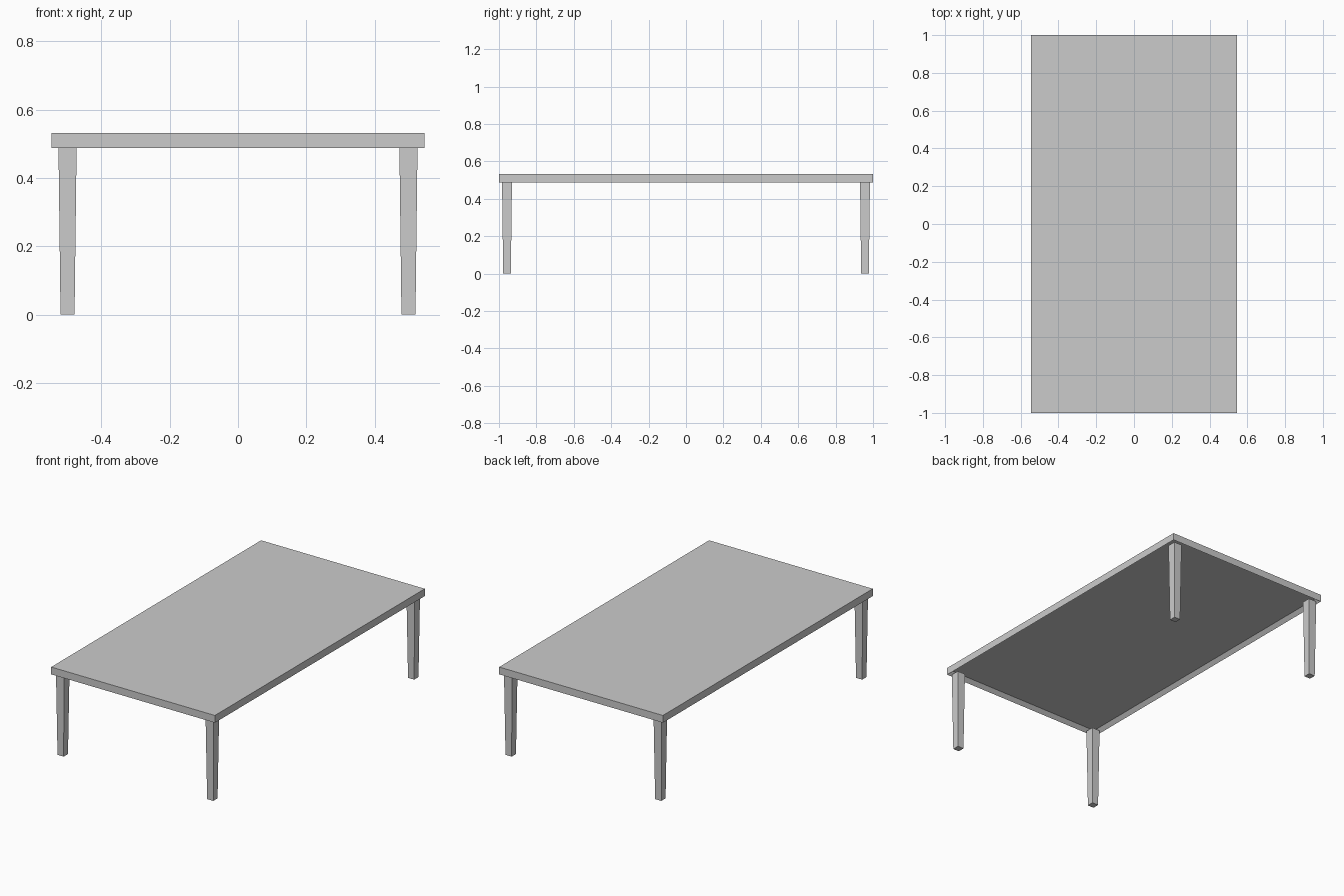
import bpy, bmesh

if "Cube" in bpy.data.objects:
    bpy.data.objects.remove(bpy.data.objects["Cube"])

HALF_X, HALF_Y = 0.546, 1.0
TOP_Z, UNDER_Z = 0.531, 0.487
RIM, RECESS = 0.03, 0.022


def add_object(name, bm):
    mesh = bpy.data.meshes.new(name)
    bm.to_mesh(mesh)
    bm.free()
    obj = bpy.data.objects.new(name, mesh)
    bpy.context.collection.objects.link(obj)
    return obj


def box(bm, hx, hy, z0, z1):
    verts = bmesh.ops.create_cube(bm, size=1)["verts"]
    for v in verts:
        v.co = (v.co.x * 2 * hx, v.co.y * 2 * hy, z1 if v.co.z > 0 else z0)
    return verts


# Table top: slab with a shallow recess inside a narrow rim underneath
bm = bmesh.new()
box(bm, HALF_X, HALF_Y, UNDER_Z, TOP_Z)
bm.normal_update()
under = min(bm.faces, key=lambda f: f.calc_center_median().z)
bmesh.ops.inset_region(bm, faces=[under], thickness=RIM)
for v in under.verts:
    v.co.z += RECESS
add_object("table_top", bm)


# Four square legs tapering towards the floor
def leg(name, x, y):
    bm = bmesh.new()
    for v in box(bm, 0.0265, 0.0265, 0, UNDER_Z):
        taper = 1 if v.co.z > 0 else 0.0205 / 0.0265
        v.co.x = v.co.x * taper + x
        v.co.y = v.co.y * taper + y
    add_object(name, bm)


for side, x in (("left", -0.499), ("right", 0.499)):
    for end, y in (("front", -0.957), ("back", 0.957)):
        leg(f"{end}_{side}_leg", x, y)
